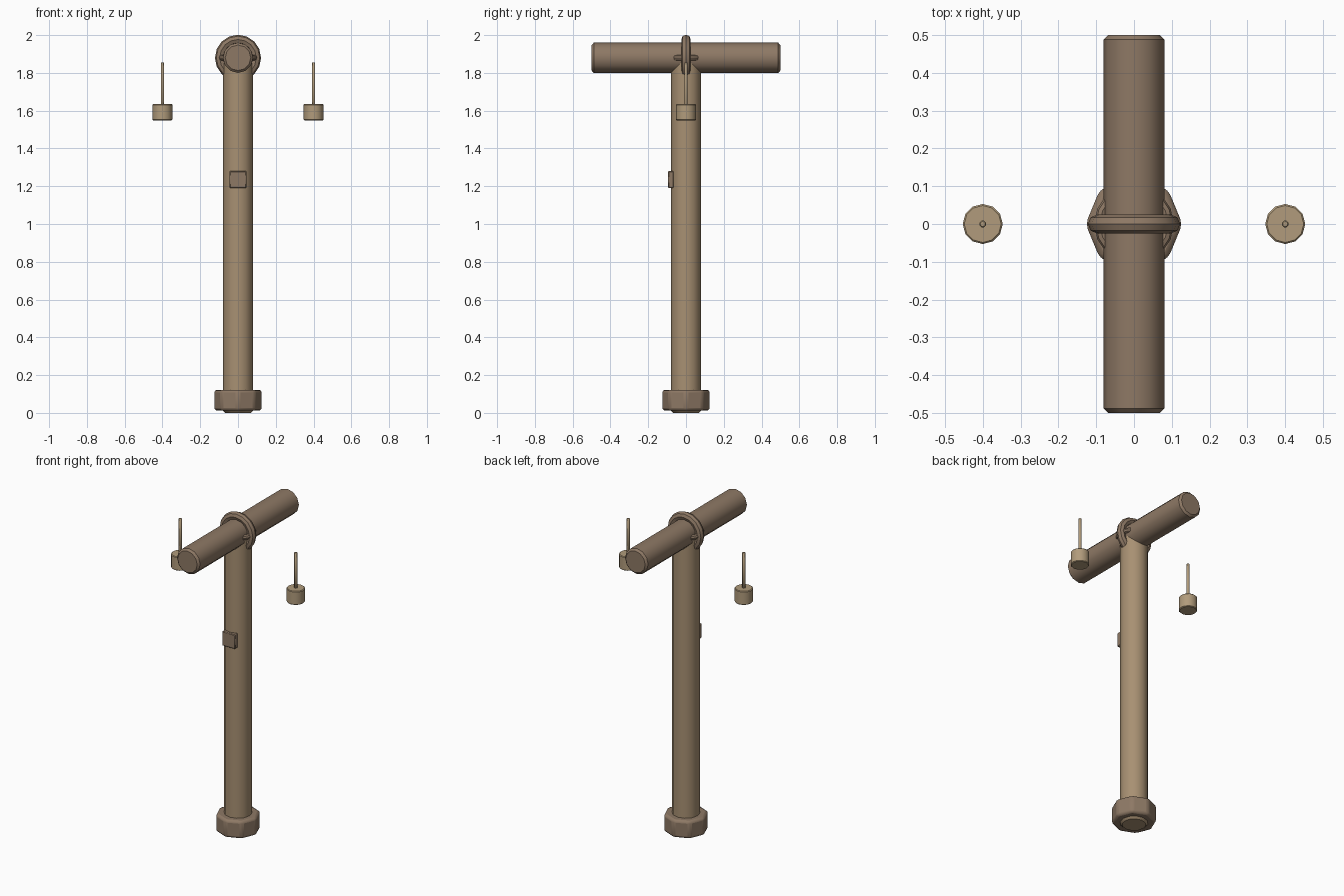
import bpy
import math

if "Cube" in bpy.data.objects:
    bpy.data.objects.remove(bpy.data.objects["Cube"])


def material(name, color):
    m = bpy.data.materials.new(name)
    m.diffuse_color = (*color, 1)
    m.use_nodes = True
    m.node_tree.nodes["Principled BSDF"].inputs["Base Color"].default_value = m.diffuse_color
    return m


DARK = material("dark_wood", (0.27, 0.19, 0.13))
MID = material("post_wood", (0.39, 0.28, 0.17))
LIGHT = material("light_wood", (0.44, 0.33, 0.20))


def finish(name, mat, bevel=0, segments=1):
    ob = bpy.context.object
    ob.name = name
    ob.data.materials.append(mat)
    bpy.ops.object.transform_apply(location=False, rotation=True, scale=True)
    if bevel:
        mod = ob.modifiers.new("bevel", 'BEVEL')
        mod.width = bevel
        mod.segments = segments
        mod.limit_method = 'ANGLE'
        mod.angle_limit = math.radians(40)
    bpy.ops.object.shade_smooth_by_angle(angle=math.radians(31))
    return ob


def cylinder(name, mat, radius, length, loc, sides, rot=(0, 0, 0), bevel=0, segments=1):
    bpy.ops.mesh.primitive_cylinder_add(vertices=sides, radius=radius, depth=length,
                                        location=loc, rotation=rot)
    return finish(name, mat, bevel, segments)


def ring(name, mat, major, minor, loc, rot=(0, 0, 0)):
    bpy.ops.mesh.primitive_torus_add(major_radius=major, minor_radius=minor,
                                     major_segments=16, minor_segments=8,
                                     location=loc, rotation=rot)
    return finish(name, mat)


QUARTER = (math.pi / 2, 0, 0)
BAR_Z = 1.88

# upright post and its octagonal foot
cylinder("post", MID, 0.08, 1.88, (0, 0, 0.94), 12, bevel=0.012)
cylinder("foot", DARK, 0.128, 0.11, (0, 0, 0.067), 8, bevel=0.015, segments=2)

# crossbar running front to back
cylinder("crossbar", DARK, 0.08, 1.0, (0, 0, BAR_Z), 12, QUARTER, bevel=0.012)

# bindings around the joint
ring("upright_binding", DARK, 0.097, 0.025, (0, 0, BAR_Z), QUARTER)
ring("flat_binding", DARK, 0.09, 0.015, (0, 0, BAR_Z))

# small plate on the front of the post
bpy.ops.mesh.primitive_cube_add(size=1, location=(0, -0.08, 1.235))
bpy.context.object.scale = (0.09, 0.03, 0.09)
finish("front_plate", DARK, 0.004)

# hanging weights with their cords
for side, x in (("left", -0.4), ("right", 0.4)):
    cylinder(side + "_weight", LIGHT, 0.053, 0.086, (x, 0, 1.592), 12, bevel=0.004)
    cylinder(side + "_cord", LIGHT, 0.01, 0.23, (x, 0, 1.74), 8, bevel=0.003)
